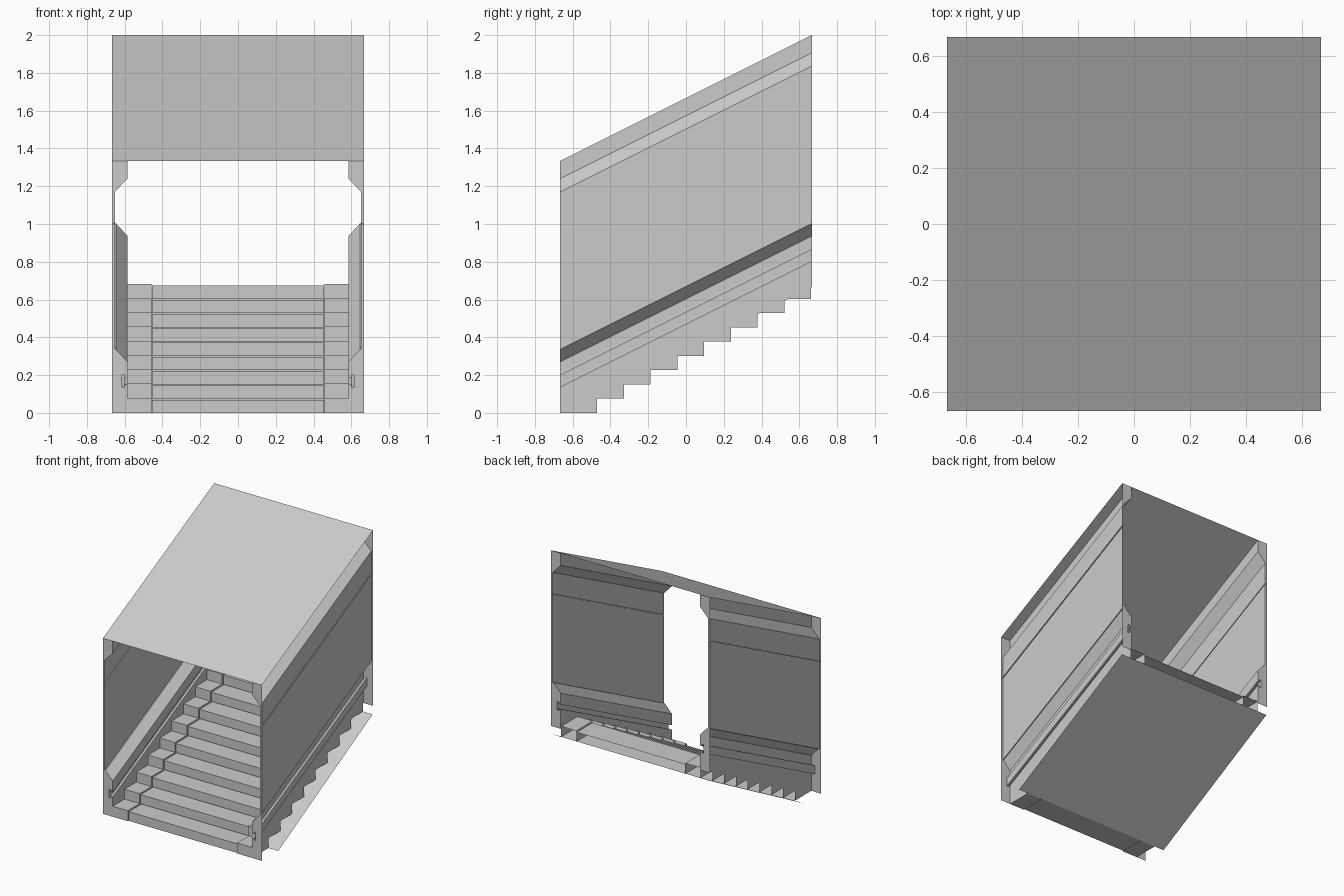
import bpy
import bmesh
from mathutils import Vector

cube = bpy.data.objects.get("Cube")
if cube:
    bpy.data.objects.remove(cube, do_unlink=True)

W, HALF, RISE = 0.667, 0.667, 0.667
STEPS, STEP_H, STEP_RUN, STEP_DEPTH = 9, 0.0755, 0.1415, 0.197

grey = bpy.data.materials.new("plain_grey")
grey.use_nodes = True
grey.diffuse_color = (0.6, 0.6, 0.6, 1)
grey.node_tree.nodes["Principled BSDF"].inputs["Base Color"].default_value = (0.6, 0.6, 0.6, 1)


def finish(name, bm):
    mesh = bpy.data.meshes.new(name)
    bm.to_mesh(mesh)
    bm.free()
    mesh.materials.append(grey)
    obj = bpy.data.objects.new(name, mesh)
    bpy.context.collection.objects.link(obj)
    return obj


def quad(bm, *points):
    return bm.faces.new([bm.verts.new(p) for p in points])


def sloped_sheet(name, y0, z0, y1, z1):
    bm = bmesh.new()
    quad(bm, (-W, y0, z0), (W, y0, z0), (W, y1, z1), (-W, y1, z1))
    return finish(name, bm)


# Inner wall section (x, z at the front end), from floor to roof
wall_profile = [
    (0.585, 0), (0.585, 0.15), (0.6, 0.15), (0.6, 0.135), (0.615, 0.135),
    (0.615, 0.2), (0.6, 0.2), (0.6, 0.185), (0.585, 0.185), (0.585, 0.27),
    (0.645, 0.335), (0.652, 0.335), (0.652, 0.998), (0.658, 0.998),
    (0.658, 1.006), (0.652, 1.006), (0.652, 1.17), (0.585, 1.24), (0.585, 1.333),
]


def wall(name, side):
    """Thin wall skin swept up the slope, with a flat cap at each end."""
    bm = bmesh.new()
    rows = []
    for y, lift in ((-HALF, 0), (HALF, RISE)):
        rows.append([Vector((side * x, y, z + lift)) for x, z in wall_profile])
    for i in range(len(wall_profile) - 1):
        a, b = rows
        quad(bm, a[i], a[i + 1], b[i + 1], b[i])
    for row in rows:
        top, bottom = row[-1].copy(), row[0].copy()
        top.x = bottom.x = side * W
        bm.faces.new([bm.verts.new(p) for p in row + [top, bottom]])
    bmesh.ops.remove_doubles(bm, verts=bm.verts, dist=0.0001)
    return finish(name, bm)


def stair_lane(name, x0, x1, front, top):
    """Row of step boxes left open at the rear."""
    bm = bmesh.new()
    for k in range(STEPS):
        y0 = -HALF + k * STEP_RUN + front
        y1 = -HALF + k * STEP_RUN + STEP_DEPTH
        z0 = k * STEP_H
        z1 = z0 + STEP_H + top
        quad(bm, (x0, y0, z0), (x1, y0, z0), (x1, y0, z1), (x0, y0, z1))
        quad(bm, (x0, y0, z1), (x1, y0, z1), (x1, y1, z1), (x0, y1, z1))
        quad(bm, (x0, y1, z0), (x1, y1, z0), (x1, y0, z0), (x0, y0, z0))
        for x in (x0, x1):
            quad(bm, (x, y0, z0), (x, y1, z0), (x, y1, z1), (x, y0, z1))
    return finish(name, bm)


# Walls and the outer step lanes on both sides
for label, side in (("left", 1), ("right", -1)):
    wall(label + "_wall", side)
    lane = sorted((side * 0.458, side * 0.585))
    stair_lane(label + "_step_blocks", lane[0], lane[1], 0, 0.004)

# Central treads, slightly lower and set back
stair_lane("centre_steps", -0.455, 0.455, 0.008, -0.006)

# Roof and the plate below the stairs
sloped_sheet("roof", -HALF, 1.333, HALF, 1.333 + RISE)
sloped_sheet("stair_underside", -HALF + STEP_DEPTH, -0.001 + 0.001,
             -HALF + STEP_DEPTH + (STEPS - 1) * STEP_RUN, (STEPS - 1) * STEP_H)
